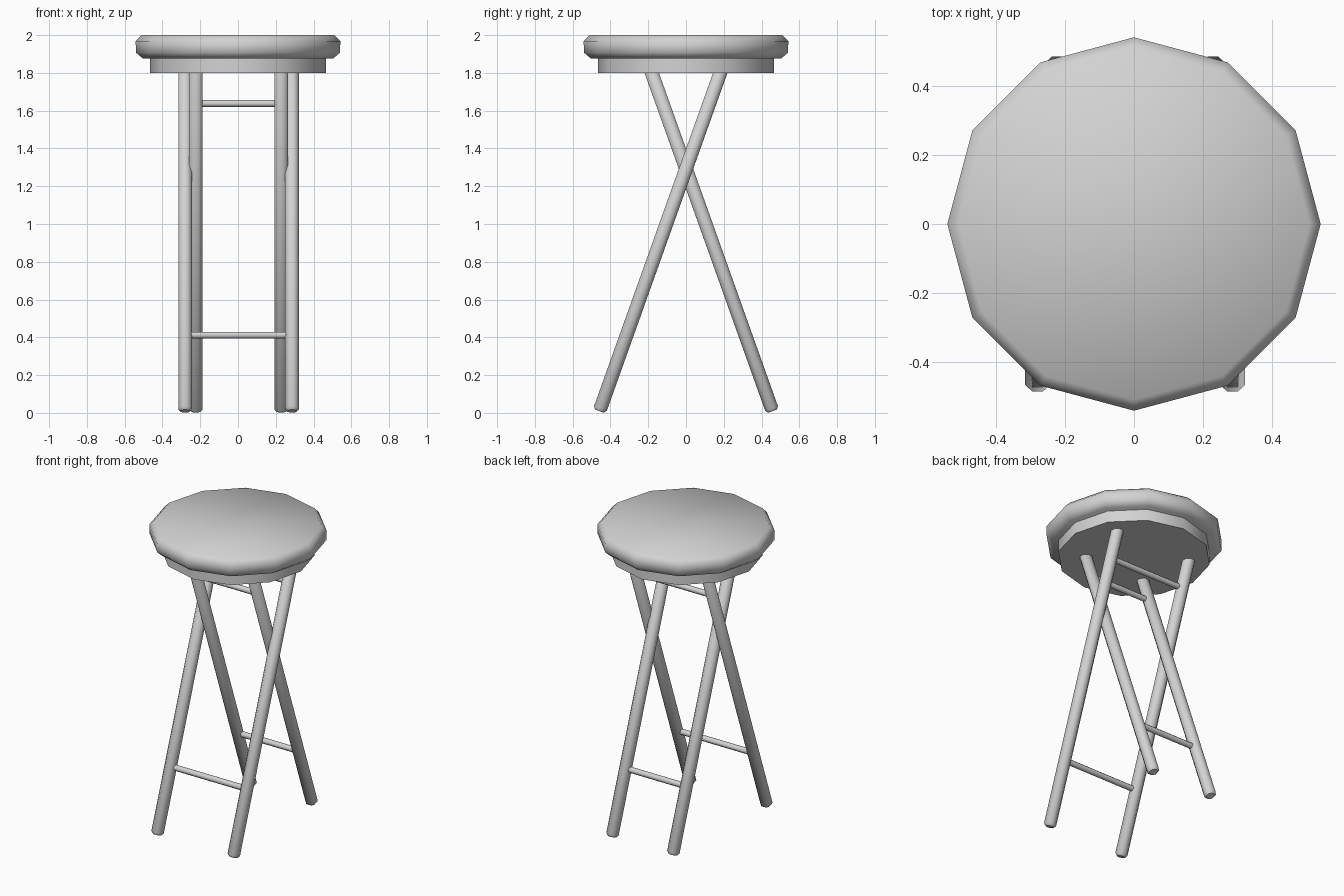
import bpy, bmesh, math
from mathutils import Vector, Matrix

if "Cube" in bpy.data.objects:
    bpy.data.objects.remove(bpy.data.objects["Cube"])

grey = bpy.data.materials.new("plain grey")
grey.diffuse_color = (0.65, 0.65, 0.65, 1)
grey.use_nodes = True
grey.node_tree.nodes["Principled BSDF"].inputs["Base Color"].default_value = grey.diffuse_color


def lathe(name, profile, sides, start=0.0, matrix=Matrix(), smooth=50):
    """Closed turned solid from (radius, height) points, listed bottom to top."""
    bm = bmesh.new()
    rings = []
    for r, h in profile:
        ring = []
        for i in range(sides):
            a = start + 2 * math.pi * i / sides
            ring.append(bm.verts.new((r * math.cos(a), r * math.sin(a), h)))
        rings.append(ring)
    for lo, hi in zip(rings, rings[1:]):
        for i in range(sides):
            j = (i + 1) % sides
            bm.faces.new((lo[i], lo[j], hi[j], hi[i]))
    bm.faces.new(rings[0][::-1])
    bm.faces.new(rings[-1])
    bm.transform(matrix)
    mesh = bpy.data.meshes.new(name)
    bm.to_mesh(mesh)
    bm.free()
    mesh.materials.append(grey)
    ob = bpy.data.objects.new(name, mesh)
    bpy.context.collection.objects.link(ob)
    bpy.ops.object.select_all(action='DESELECT')
    ob.select_set(True)
    bpy.context.view_layer.objects.active = ob
    bpy.ops.object.shade_smooth_by_angle(angle=math.radians(smooth))
    return ob


# Padded seat and the rim below it
lathe("seat", [(0.505, 1.877), (0.54, 1.907), (0.542, 1.968), (0.51, 2.0)], 12)
lathe("seat_rim", [(0.467, 1.80), (0.467, 1.885)], 12, smooth=40)

FOOT_Y, FOOT_Z, SLOPE = 0.458, 0.009, 0.357
TOP_Z = 1.84


def leg_y(z):
    return -FOOT_Y + SLOPE * (z - FOOT_Z)


# Two crossing leg frames: wide one stands in front, narrow one behind
for name, half, side in (("front", 0.283, 1), ("back", 0.226, -1)):
    foot = Vector((0, side * leg_y(FOOT_Z), FOOT_Z))
    top = Vector((0, side * leg_y(TOP_Z), TOP_Z))
    length = (top - foot).length
    tilt = Matrix.Rotation(-side * math.atan(SLOPE), 4, 'X')
    # Legs with chamfered ends
    profile = [(0.026, 0), (0.039, 0.015), (0.039, length - 0.015), (0.026, length)]
    for label, sx in (("left", -1), ("right", 1)):
        place = Matrix.Translation(foot + Vector((sx * half + 0.003, 0, 0))) @ tilt
        lathe(f"{name}_{label}_leg", profile, 8, math.pi / 8, place)
    # Lower and upper crossbars
    for label, z in (("lower", 0.412), ("upper", 1.638)):
        place = (Matrix.Translation((0.003, side * leg_y(z), z))
                 @ Matrix.Rotation(math.pi / 2, 4, 'Y'))
        lathe(f"{name}_{label}_crossbar", [(0.019, -half), (0.019, half)], 8,
              math.pi / 8, place)
